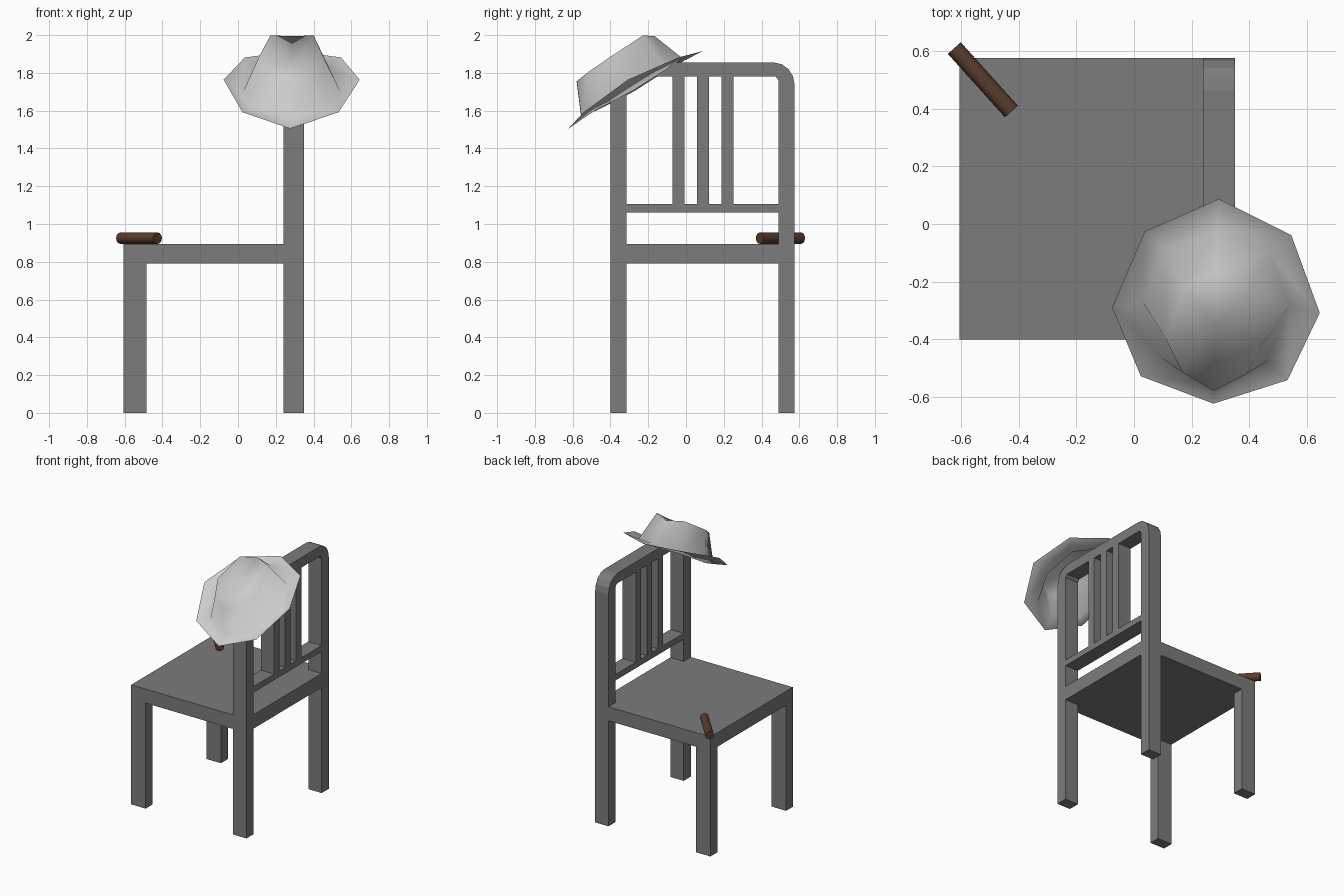
import bpy, math
from mathutils import Matrix, Vector

if "Cube" in bpy.data.objects:
    bpy.data.objects.remove(bpy.data.objects["Cube"])


def material(name, rgb):
    m = bpy.data.materials.new(name)
    m.diffuse_color = (*rgb, 1)
    m.use_nodes = True
    m.node_tree.nodes["Principled BSDF"].inputs["Base Color"].default_value = m.diffuse_color
    return m


GREY = material("dark_grey", (0.2, 0.2, 0.2))
PALE = material("pale_felt", (0.65, 0.65, 0.65))
BROWN = material("brown", (0.1, 0.045, 0.025))


def mesh_object(name, verts, faces, mat):
    me = bpy.data.meshes.new(name)
    me.from_pydata(verts, [], faces)
    me.materials.append(mat)
    ob = bpy.data.objects.new(name, me)
    bpy.context.collection.objects.link(ob)
    return ob


def prism(name, outline, x0, x1, mat):
    """Extrude a (y, z) outline, counter-clockwise from +x, along x."""
    n = len(outline)
    verts = [(x, y, z) for x in (x0, x1) for y, z in outline]
    faces = [list(range(n))[::-1], list(range(n, 2 * n))]
    faces += [(i, (i + 1) % n, n + (i + 1) % n, n + i) for i in range(n)]
    return mesh_object(name, verts, faces, mat)


def box(name, x, y, z):
    return prism(name, [(y[0], z[0]), (y[1], z[0]), (y[1], z[1]), (y[0], z[1])], *x, GREY)


# chair dimensions
Y0, Y1 = -0.40, 0.575
IN0, IN1 = -0.32, 0.49
BACK = (0.24, 0.35)
SEAT_Z = (0.79, 0.895)
MID = (Y0 + Y1) / 2

# seat, rear seat rail and front legs
box("seat", (-0.605, BACK[0]), (Y0, Y1), SEAT_Z)
box("rear_seat_rail", BACK, (IN0, IN1), SEAT_Z)
for i, y in enumerate([(Y0, IN0), (IN1, Y1)]):
    box(f"front_leg_{i + 1}", (-0.605, -0.485), y, (0, SEAT_Z[0]))

# back frame: rear legs and top rail as one rounded arch
half = [(Y1, 0)]
for k in range(5):
    a = math.radians(90 * k / 4)
    half.append((Y1 - 0.11 + 0.11 * math.cos(a), 1.735 + 0.12 * math.sin(a)))
inner = [(IN1 - 0.015, 1.78), (IN1, 1.76), (IN1, 0)]


def flip(points):
    return [(2 * MID - y, z) for y, z in reversed(points)]


prism("back_frame", half + flip(half) + flip(inner) + inner, *BACK, GREY)

# lower back rail and slats
box("lower_back_rail", BACK, (IN0, IN1), (1.06, 1.105))
for i, y in enumerate((-0.04, 0.09, 0.22)):
    box(f"back_slat_{i + 1}", BACK, (y - 0.031, y + 0.031), (1.105, 1.78))

# stick lying on the seat corner
a, b = Vector((-0.623, 0.61, 0.925)), Vector((-0.425, 0.39, 0.925))
bpy.ops.mesh.primitive_cylinder_add(
    vertices=12, radius=0.03, depth=(b - a).length, location=(a + b) / 2,
    rotation=(b - a).to_track_quat('Z', 'Y').to_euler())
stick = bpy.context.object
stick.name = "stick"
stick.data.materials.append(BROWN)
bpy.ops.object.shade_smooth_by_angle(angle=math.radians(40))

# hat: thin open sheet, rings from brim edge to pinched crown
angles = [math.radians(-90 + 45 * i) for i in range(8)]
brim = [(0.36 * math.cos(t), 0.41 * math.sin(t), 0.062 * math.cos(t) ** 2) for t in angles]
base = [(0.255 * math.cos(t), 0.31 * math.sin(t) - 0.01, 0.02 * math.sin(t) ** 2) for t in angles]
rim = [(0, -0.247, 0.195), (0.11, -0.17, 0.205), (0.172, -0.03, 0.215),
       (0.115, 0.18, 0.228), (0, 0.23, 0.197)]
rim += [(-x, y, z) for x, y, z in rim[3:0:-1]]
verts = brim + base + rim + [(0, -0.01, 0.15)]
faces = []
for i in range(8):
    j = (i + 1) % 8
    for r in (0, 8):
        faces.append((r + i, r + j, r + 8 + j, r + 8 + i))
    faces.append((16 + i, 16 + j, 24))
hat = mesh_object("hat", verts, faces, PALE)
hat.data.shade_smooth()
hat.matrix_world = (Matrix.Translation((0.285, -0.268, 1.71))
                    @ Matrix.Rotation(math.radians(-1.5), 4, 'Z')
                    @ Matrix.Rotation(math.radians(30), 4, 'X'))
